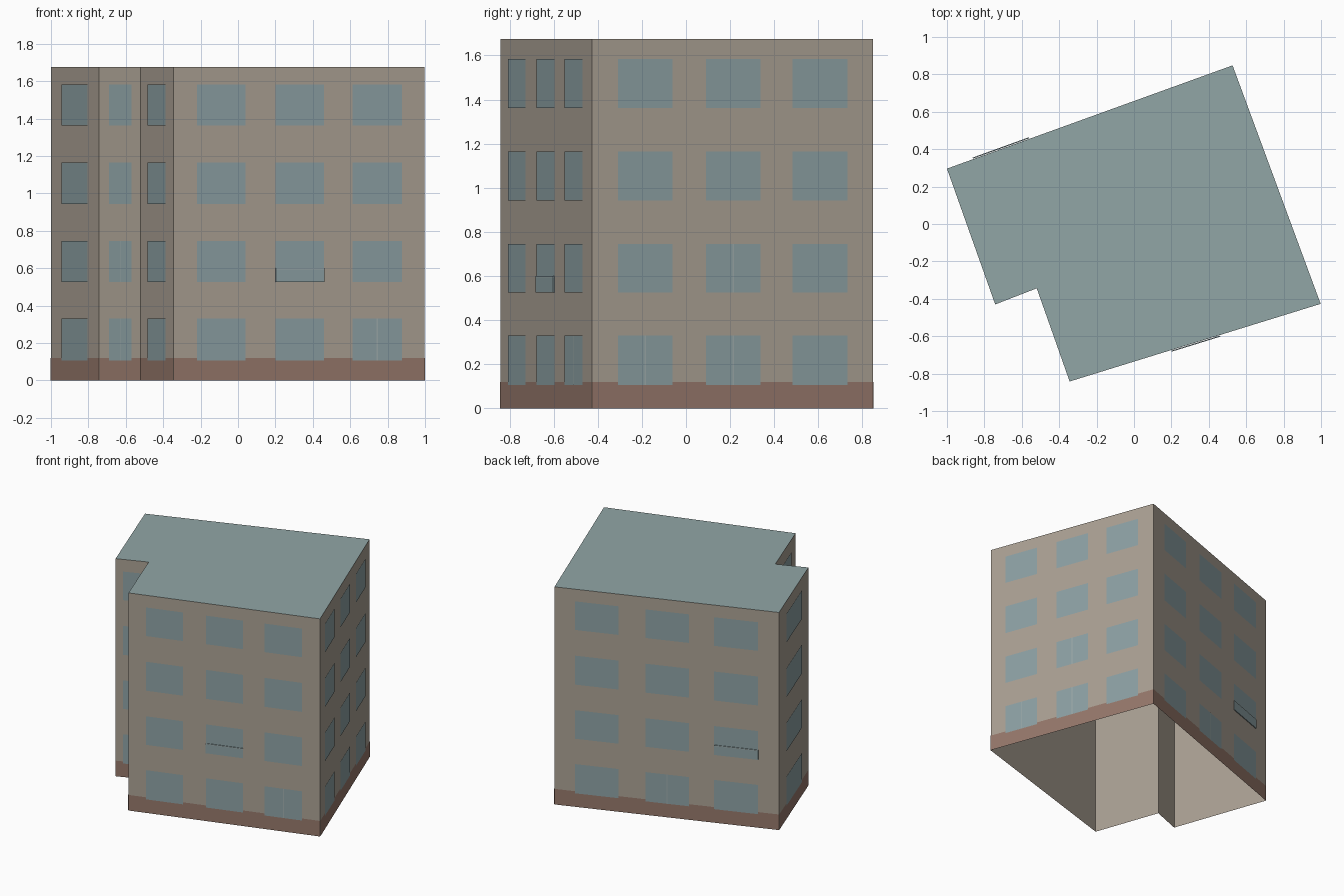
import bpy
from mathutils import Vector

cube = bpy.data.objects.get("Cube")
if cube:
    bpy.data.objects.remove(cube, do_unlink=True)


def material(name, rgb):
    # 8-bit display colour to linear
    lin = [((c / 255 + 0.055) / 1.055) ** 2.4 for c in rgb] + [1]
    m = bpy.data.materials.new(name)
    m.use_nodes = True
    m.diffuse_color = lin
    bsdf = m.node_tree.nodes["Principled BSDF"]
    bsdf.inputs["Base Color"].default_value = lin
    bsdf.inputs["Roughness"].default_value = 0.9
    return m


STUCCO = material("beige stucco", (171, 161, 148))
BRICK = material("brown plinth", (150, 120, 107))
GLASS = material("grey blue glass", (141, 161, 164))
ROOF = material("grey green roof", (145, 166, 166))
FRAME = material("pale frame", (158, 172, 172))

HEIGHT = 1.675
PLINTH = 0.12
FOOTPRINT = [Vector(p) for p in [(-1, 0.296), (-0.742, -0.43), (-0.52, -0.344),
                                 (-0.344, -0.842), (0.998, -0.427), (0.527, 0.848)]]
N = len(FOOTPRINT)
FLOORS = [(0.105, 0.33), (0.525, 0.745), (0.942, 1.165), (1.363, 1.583)]
THREE = [(0.092, 0.286), (0.405, 0.599), (0.712, 0.908)]
ONE = [(0.23, 0.77)]
COLUMNS = [ONE, ONE, ONE, THREE, THREE, THREE]   # windows on each wall
MULLIONS = {(1, 0, 0), (1, 0, 1), (3, 2, 0), (4, 0, 0), (4, 1, 0), (4, 1, 1), (5, 1, 0)}
HOPPERS = {(3, 1, 1), (5, 2, 1)}                 # windows with a raised lower pane


def make(name, verts, faces, mat):
    me = bpy.data.meshes.new(name)
    me.from_pydata(verts, [], faces)
    me.materials.append(mat)
    ob = bpy.data.objects.new(name, me)
    bpy.context.collection.objects.link(ob)
    return ob


def panel(wall, s0, s1, z0, z1, off):
    """Corners of a rectangle lying just in front of a wall."""
    a, b = FOOTPRINT[wall], FOOTPRINT[(wall + 1) % N]
    d = b - a
    n = Vector((d.y, -d.x)).normalized() * off
    p, q = a + d * s0 + n, a + d * s1 + n
    return [(p.x, p.y, z0), (q.x, q.y, z0), (q.x, q.y, z1), (p.x, p.y, z1)]


def make_panels(name, panels, mat):
    verts = [v for p in panels for v in p]
    faces = [tuple(range(i, i + 4)) for i in range(0, len(verts), 4)]
    return make(name, verts, faces, mat)


# Open-bottomed walls and flat roof
make_panels("walls", [panel(w, 0, 1, 0, HEIGHT, 0) for w in range(N)], STUCCO)
make("roof", [(p.x, p.y, HEIGHT) for p in FOOTPRINT], [tuple(range(N))], ROOF)

# Plinth band around the base
make_panels("plinth", [panel(w, 0, 1, 0, PLINTH, 0.002) for w in range(N)], BRICK)

# Windows, mullions and raised lower panes
windows, mullions, hoppers = [], [], []
for w, columns in enumerate(COLUMNS):
    for c, (s0, s1) in enumerate(columns):
        for f, (z0, z1) in enumerate(FLOORS):
            windows.append(panel(w, s0, s1, z0, z1, 0.004))
            mid, half = (s0 + s1) / 2, (s1 - s0) * 0.012
            if (w, c, f) in MULLIONS:
                mullions.append(panel(w, mid - half, mid + half, z0, z1, 0.005))
            if (w, c, f) in HOPPERS:
                hoppers.append(panel(w, s0, s1, z0, z0 + 0.075, 0.009))
                mullions.append(panel(w, s0, s1, z0 + 0.068, z0 + 0.074, 0.0095))

make_panels("windows", windows, GLASS)
make_panels("window_mullions", mullions, FRAME)
pane = make_panels("lower_panes", hoppers, GLASS)
solid = pane.modifiers.new("thickness", "SOLIDIFY")
solid.thickness = 0.006
